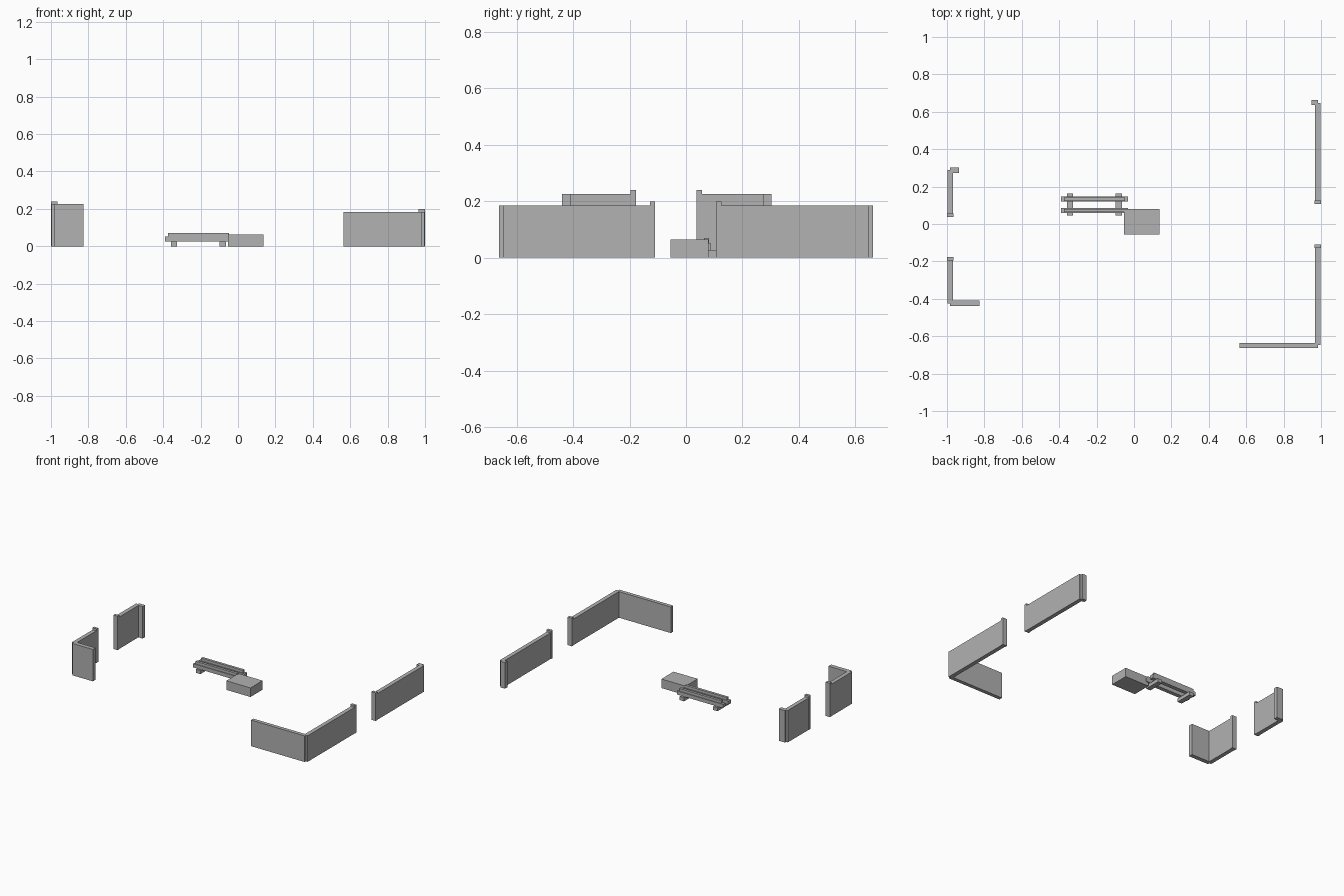
import bpy

old = bpy.data.objects.get("Cube")
if old:
    bpy.data.objects.remove(old, do_unlink=True)

# One plain grey for every part
grey = bpy.data.materials.new("plain grey")
grey.use_nodes = True
colour = (0.445, 0.445, 0.445, 1)
grey.diffuse_color = colour
grey.node_tree.nodes["Principled BSDF"].inputs["Base Color"].default_value = colour


def box(name, xs, ys, zs):
    """Flat-sided box from its x, y and z ranges."""
    spans = [sorted(s) for s in (xs, ys, zs)]
    bpy.ops.mesh.primitive_cube_add(size=1)
    obj = bpy.context.object
    obj.name = name
    for v in obj.data.vertices:
        for i, (low, high) in enumerate(spans):
            v.co[i] = low if v.co[i] < 0 else high
    obj.data.materials.append(grey)
    return obj


def wall(name, side, gap, corner, end, reach, thick, height):
    """Side wall with a raised end post at the gap and a return at the corner."""
    outward = 1 if corner > 0 else -1
    box(name + "_panel", (side * 0.969, side * 0.998), (gap, corner), (0, height))
    box(name + "_post", (side * 0.966, side), (gap, gap + outward * 0.019), (0, height + 0.014))
    box(name + "_return", (side * 0.984, side * reach),
        (end, end - outward * thick), (0, height))


# Taller walls on one side, longer and lower walls on the other
wall("right_back_wall", -1, 0.038, 0.29, 0.302, 0.936, 0.028, 0.225)
wall("right_front_wall", -1, -0.177, -0.425, -0.439, 0.826, 0.03, 0.225)
wall("left_back_wall", 1, 0.107, 0.648, 0.662, 0.95, 0.026, 0.184)
wall("left_front_wall", 1, -0.109, -0.648, -0.662, 0.564, 0.026, 0.184)

# Block beside the rails
box("block", (-0.053, 0.136), (-0.055, 0.08), (0, 0.064))

# Pair of stepped rails lying on two cross supports
for label, y in (("front", 0.072), ("back", 0.133)):
    box(label + "_rail_base", (-0.39, -0.033), (y - 0.014, y + 0.014), (0.025, 0.051))
    box(label + "_rail_top", (-0.375, -0.048), (y - 0.009, y + 0.009), (0.051, 0.07))
for label, x in (("right", -0.342), ("left", -0.081)):
    box(label + "_cross_support", (x - 0.017, x + 0.017), (0.045, 0.162), (0, 0.025))
